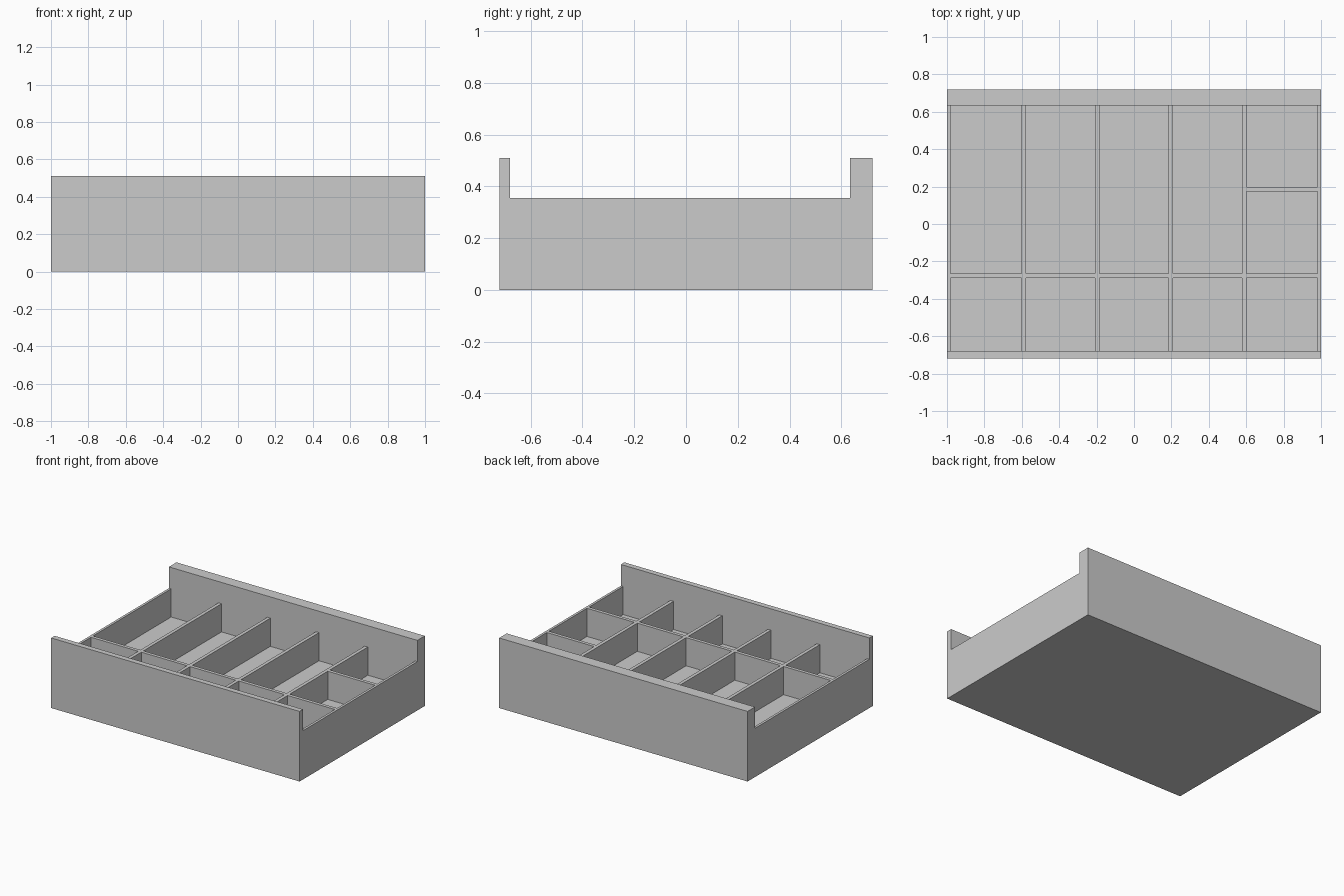
import bpy
import bmesh

if "Cube" in bpy.data.objects:
    bpy.data.objects.remove(bpy.data.objects["Cube"])

# Key dimensions
HALF_X, HALF_Y = 1.0, 0.72
FULL_H, SIDE_H, FLOOR_H = 0.51, 0.355, 0.15
FRONT_IN, BACK_IN = -0.68, 0.634      # inner faces of the front and back panels
SIDE_IN = 0.982                       # inner faces of the side walls
HALF_T = 0.0125                       # half thickness of a divider
CROSS_Y = -0.276                      # centre line of the long cross divider
COLUMNS = (-0.589, -0.196, 0.196, 0.589)


def box(name, x, y, z):
    """Axis-aligned box from (min, max) pairs."""
    bm = bmesh.new()
    bmesh.ops.create_cube(bm, size=1.0)
    for v in bm.verts:
        v.co = [lo + (c + 0.5) * (hi - lo) for c, (lo, hi) in zip(v.co, (x, y, z))]
    mesh = bpy.data.meshes.new(name)
    bm.to_mesh(mesh)
    bm.free()
    obj = bpy.data.objects.new(name, mesh)
    bpy.context.collection.objects.link(obj)
    return obj


inner_z = (FLOOR_H, SIDE_H)

# Tall front and back panels
box("front_panel", (-HALF_X, HALF_X), (-HALF_Y, FRONT_IN), (0, FULL_H))
box("back_panel", (-HALF_X, HALF_X), (BACK_IN, HALF_Y), (0, FULL_H))

# Lower side walls
box("left_side", (-HALF_X, -SIDE_IN), (FRONT_IN, BACK_IN), (0, SIDE_H))
box("right_side", (SIDE_IN, HALF_X), (FRONT_IN, BACK_IN), (0, SIDE_H))

# Floor
box("floor", (-SIDE_IN, SIDE_IN), (FRONT_IN, BACK_IN), (0, FLOOR_H))

# Cross divider between the front and back rows
box("cross_divider", (-SIDE_IN, SIDE_IN), (CROSS_Y - HALF_T, CROSS_Y + HALF_T), inner_z)

# Column dividers in both rows
for i, cx in enumerate(COLUMNS, 1):
    span = (cx - HALF_T, cx + HALF_T)
    box(f"front_divider_{i}", span, (FRONT_IN, CROSS_Y - HALF_T), inner_z)
    box(f"back_divider_{i}", span, (CROSS_Y + HALF_T, BACK_IN), inner_z)

# Short divider splitting the last column
box("short_divider", (COLUMNS[-1] + HALF_T, SIDE_IN), (0.173, 0.198), inner_z)
